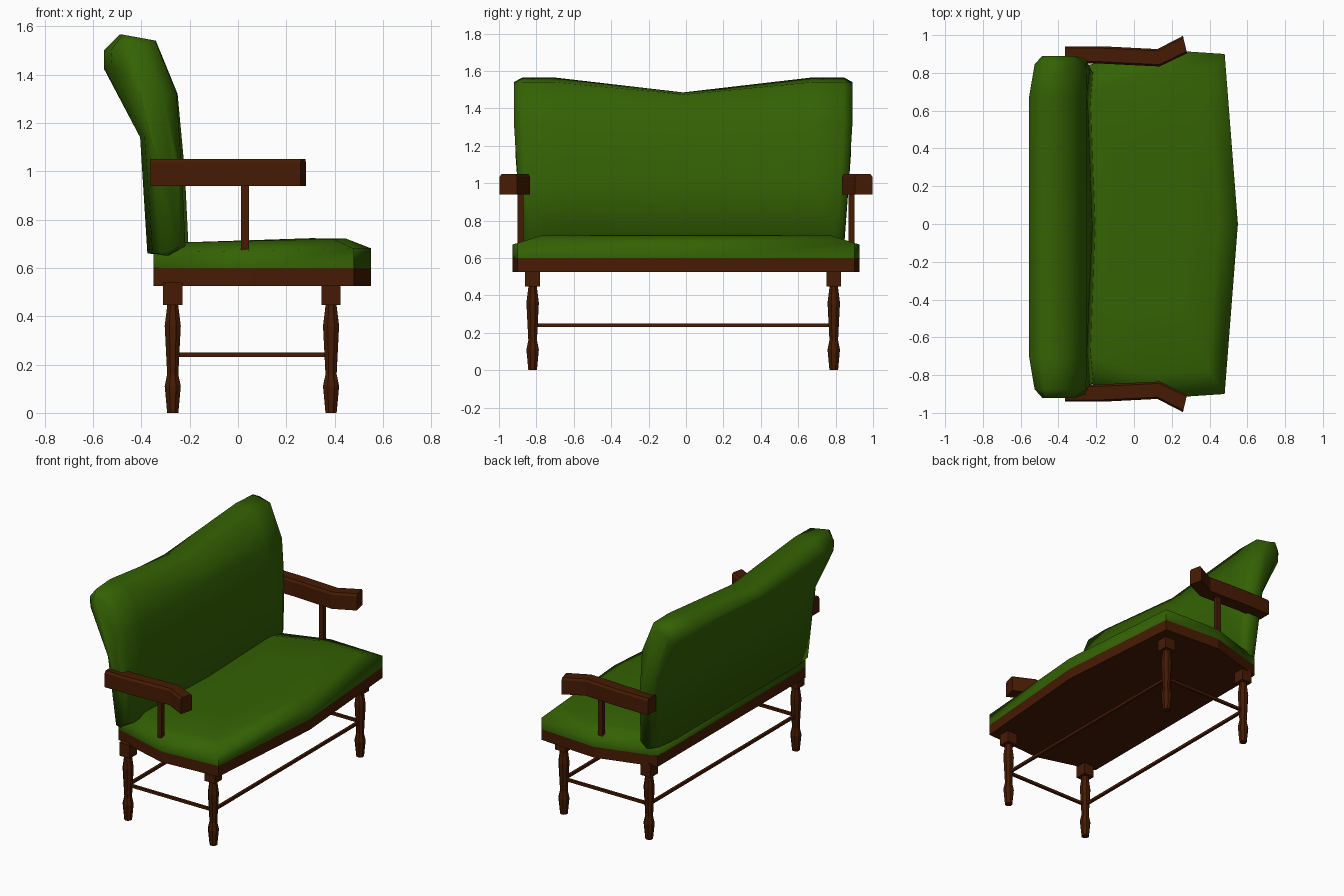
import bpy, bmesh, math

cube = bpy.data.objects.get("Cube")
if cube:
    bpy.data.objects.remove(cube, do_unlink=True)


def make_material(name, rgb):
    mat = bpy.data.materials.new(name)
    mat.use_nodes = True
    mat.diffuse_color = (*rgb, 1)
    bsdf = next(n for n in mat.node_tree.nodes if n.type == 'BSDF_PRINCIPLED')
    bsdf.inputs["Base Color"].default_value = (*rgb, 1)
    bsdf.inputs["Roughness"].default_value = 0.8
    return mat


GREEN = make_material("green upholstery", (0.034, 0.122, 0.001))
WOOD = make_material("dark wood", (0.062, 0.011, 0.001))
SHIFT = -0.015  # legs and backrest sit slightly off the middle


def clamp(v):
    return min(max(v, 0), 1)


def loft(name, rings, mat, smooth=None):
    """Skin a list of equal-length point rings and cap both ends."""
    bm = bmesh.new()
    loops = [[bm.verts.new(p) for p in ring] for ring in rings]
    n = len(loops[0])
    for a, b in zip(loops, loops[1:]):
        for i in range(n):
            j = (i + 1) % n
            bm.faces.new((a[i], a[j], b[j], b[i]))
    bm.faces.new(loops[0][::-1])
    bm.faces.new(loops[-1])
    bmesh.ops.recalc_face_normals(bm, faces=bm.faces)
    mesh = bpy.data.meshes.new(name)
    bm.to_mesh(mesh)
    bm.free()
    mesh.materials.append(mat)
    obj = bpy.data.objects.new(name, mesh)
    bpy.context.collection.objects.link(obj)
    if smooth:
        bpy.ops.object.select_all(action='DESELECT')
        obj.select_set(True)
        bpy.context.view_layer.objects.active = obj
        bpy.ops.object.shade_smooth_by_angle(angle=math.radians(smooth))


def box(name, lo, hi, mat):
    ring = [(lo[0], lo[1]), (hi[0], lo[1]), (hi[0], hi[1]), (lo[0], hi[1])]
    loft(name, [[(x, y, z) for x, y in ring] for z in (lo[2], hi[2])], mat)


# Seat frame: flat board with a pointed front and flared sides
half = [(0.55, 0), (0.48, 0.9), (0.06, 0.928), (-0.35, 0.81), (-0.35, 0)]
outline = half + [(x, -y) for x, y in half[-2:0:-1]]
loft("seat_frame", [[(x, y, z) for x, y in outline] for z in (0.526, 0.60)], WOOD)

# Seat cushion: upright wall, sloped shoulder, nearly flat top
levels = [(1, 1, 0.60, 0), (1, 1, 0.672, 0.02),
          (0.77, 0.86, 0.713, 0.018), (0.45, 0.5, 0.716, 0.015)]
cushion = [[(0.1 + (x - 0.1) * sx, y * sy, z + slope * (x - 0.1))
            for x, y in outline] for sx, sy, z, slope in levels]
loft("seat_cushion", cushion, GREEN, 80)

# Backrest: side profile swept across the width, dipping in the middle
profile = [(-0.375, 0.66), (-0.405, 1.14), (-0.555, 1.43), (-0.555, 1.50),
           (-0.49, 1.565), (-0.34, 1.54), (-0.25, 1.32), (-0.22, 1.0),
           (-0.205, 0.69), (-0.29, 0.65)]


def back_ring(y, rear, front, drop, bow):
    ring = []
    for x, z in profile:
        mid = -0.29 - 0.15 * clamp((z - 1.0) / 0.5)
        width = 0.95 + 0.05 * clamp((z - 0.7) / 0.55)
        thick = rear if x < mid else front
        # the lower front bows gently towards the sitter at the middle
        inset = bow * clamp((1.3 - z) / 0.3) if x > mid else 0
        ring.append((mid + (x - mid) * thick - inset, y * width + SHIFT,
                     z - drop * clamp((z - 1.42) / 0.145)))
    return ring


side = [(0.69, 1, 1, 0, 0.025), (0.86, 0.75, 0.97, 0, 0.01), (0.905, 0.4, 0.55, 0.025, 0)]
stations = [(-s[0], *s[1:]) for s in side[::-1]] + [(0, 1, 1, 0.08, 0)] + side
loft("backrest", [back_ring(*s) for s in stations], GREEN, 80)

# Armrests: chamfered bars that turn outwards at the front, each on a thin post
section = [(-0.046, 0.938), (0.046, 0.938), (0.046, 1.035),
           (0.036, 1.05), (-0.036, 1.05), (-0.046, 1.035)]
arm_path = [(-0.365, 0.895, 0), (-0.17, 0.895, 0),
            (0.13, 0.88, 0.012), (0.27, 0.95, 0.022)]
for label, s in (("left", 1), ("right", -1)):
    rings = [[(x - skew * o / 0.046 * 0.5, s * (y + o), z) for o, z in section]
             for x, y, skew in arm_path]
    loft(label + "_armrest", rings, WOOD)
    yc = 0.885 * s
    box(label + "_arm_post", (0.012, yc - 0.016, 0.66), (0.045, yc + 0.016, 0.96), WOOD)

# Legs: turned shaft under a square block
turning = [(0, 0.025), (0.11, 0.036), (0.16, 0.025), (0.36, 0.036), (0.45, 0.024)]
xs = (-0.27, 0.385)
ys = (-0.805 + SHIFT, 0.805 + SHIFT)
for x, depth in zip(xs, ("back", "front")):
    for y, label in zip(ys, ("right", "left")):
        name = f"{depth}_{label}_leg"
        rings = [[(x + r * math.cos(k * math.pi / 4 + math.pi / 8),
                   y + r * math.sin(k * math.pi / 4 + math.pi / 8), z)
                  for k in range(8)] for z, r in turning]
        loft(name, rings, WOOD)
        box(name + "_block", (x - 0.04, y - 0.04, 0.447), (x + 0.04, y + 0.04, 0.54), WOOD)

# Stretchers joining the legs on all four sides
R = 0.009
for x, label in zip(xs, ("back", "front")):
    box(label + "_stretcher", (x - R, ys[0], 0.24 - R), (x + R, ys[1], 0.24 + R), WOOD)
for y, label in zip(ys, ("right", "left")):
    box(label + "_stretcher", (xs[0], y - R, 0.24 - R), (xs[1], y + R, 0.24 + R), WOOD)
